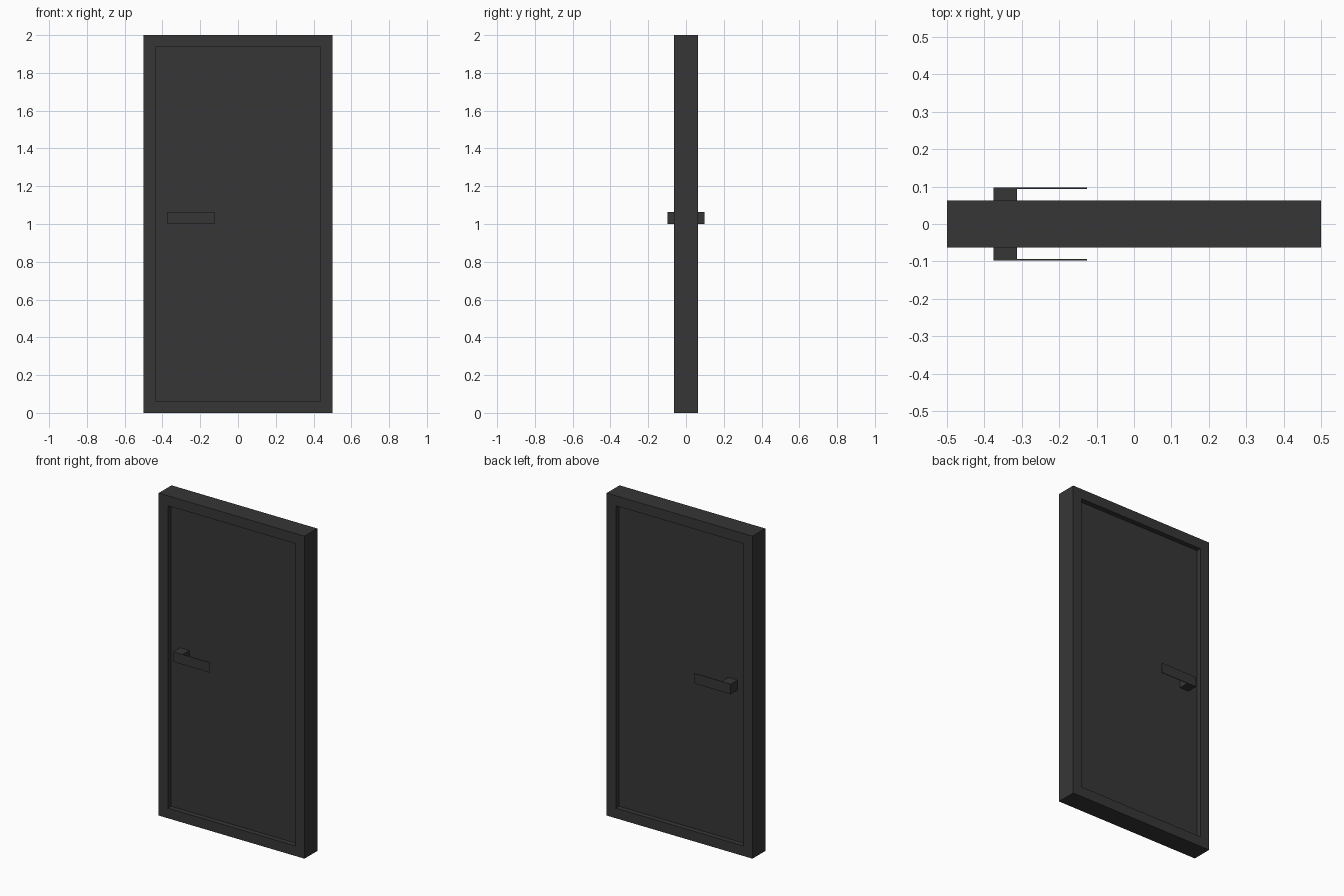
import bpy, bmesh

if "Cube" in bpy.data.objects:
    bpy.data.objects.remove(bpy.data.objects["Cube"])

W, H, T = 0.5, 2.0, 0.0625      # half width, height, half thickness of the frame
B = 0.0625                      # frame border
P = 0.03125                     # half thickness of the door leaf

mat = bpy.data.materials.new("charcoal")
mat.diffuse_color = (0.037, 0.037, 0.037, 1)
mat.use_nodes = True
mat.node_tree.nodes["Principled BSDF"].inputs["Base Color"].default_value = mat.diffuse_color


def finish(name, bm):
    bmesh.ops.recalc_face_normals(bm, faces=bm.faces)
    me = bpy.data.meshes.new(name)
    bm.to_mesh(me)
    bm.free()
    me.materials.append(mat)
    ob = bpy.data.objects.new(name, me)
    bpy.context.collection.objects.link(ob)
    return ob


def extrude_y(name, outline, y0, y1):
    """Extrude a closed (x, z) outline along y."""
    bm = bmesh.new()
    face = bm.faces.new([bm.verts.new((x, y0, z)) for x, z in outline])
    ext = bmesh.ops.extrude_face_region(bm, geom=[face])
    moved = [g for g in ext["geom"] if isinstance(g, bmesh.types.BMVert)]
    bmesh.ops.translate(bm, verts=moved, vec=(0, y1 - y0, 0))
    return finish(name, bm)


def rect(x0, x1, z0, z1):
    return [(x0, z0), (x1, z0), (x1, z1), (x0, z1)]


# Frame: one closed rectangular ring
bm = bmesh.new()
loops = [[bm.verts.new((x, y, z)) for x, z in r]
         for r, y in ((rect(-W, W, 0, H), -T), (rect(-W, W, 0, H), T),
                      (rect(-W + B, W - B, B, H - B), T),
                      (rect(-W + B, W - B, B, H - B), -T))]
for a, b in zip(loops, loops[1:] + loops[:1]):
    for i in range(4):
        j = (i + 1) % 4
        bm.faces.new((a[i], a[j], b[j], b[i]))
finish("door_frame", bm)

# Recessed door leaf
extrude_y("door_leaf", rect(-W + B, W - B, B, H - B), -P, P)

# Handles on both sides: stem and thin lever
for side, s in (("front", -1), ("back", 1)):
    extrude_y(side + "_handle_stem", rect(-0.375, -0.3125, 1.0, 1.0625), s * P, s * 0.094)
    extrude_y(side + "_handle_lever", rect(-0.375, -0.125, 1.0, 1.0625), s * 0.094, s * 0.0975)
